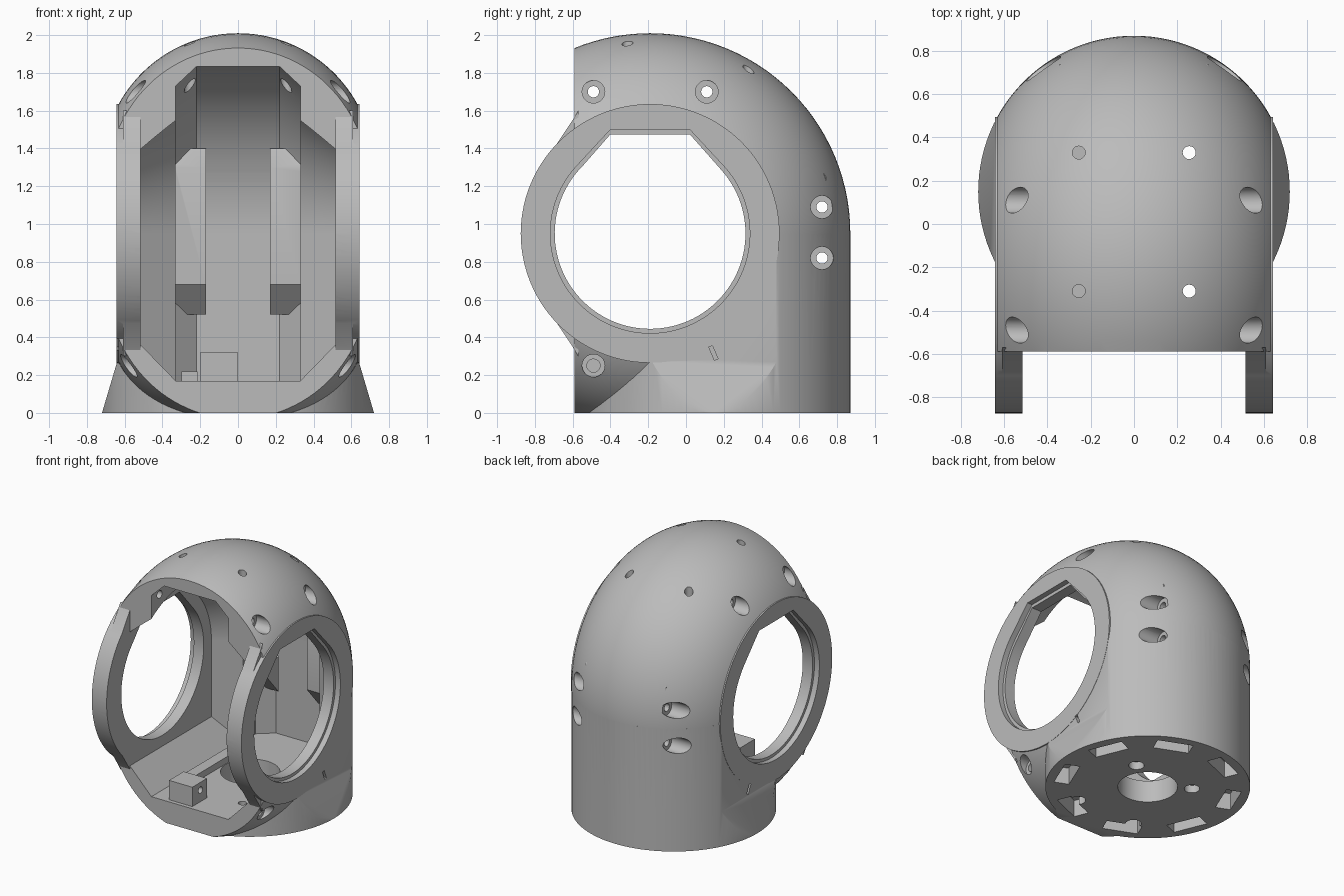
import bpy, bmesh, math
from mathutils import Vector

cube = bpy.data.objects.get("Cube")
if cube:
    bpy.data.objects.remove(cube)

grey = bpy.data.materials.new("matte_grey")
grey.use_nodes = True
COLOUR = (0.5, 0.5, 0.5, 1)
grey.diffuse_color = COLOUR
grey.node_tree.nodes["Principled BSDF"].inputs["Base Color"].default_value = COLOUR

HY, HZ = -0.19, 0.95       # hinge axis of the side rings
BY, R = 0.15, 0.72         # base centre and tube radius
MAJOR = BY - HY


def finish(bm, name):
    bmesh.ops.recalc_face_normals(bm, faces=bm.faces)
    mesh = bpy.data.meshes.new(name)
    bm.to_mesh(mesh)
    bm.free()
    ob = bpy.data.objects.new(name, mesh)
    mesh.materials.append(grey)
    bpy.context.collection.objects.link(ob)
    return ob


def prism(name, pts, axis, lo, hi):
    """Extrude a 2D outline along an axis between lo and hi."""
    def place(a, b, c):
        return {"x": (c, a, b), "y": (a, c, b), "z": (a, b, c)}[axis]
    bm = bmesh.new()
    face = bm.faces.new([bm.verts.new(place(a, b, lo)) for a, b in pts])
    out = bmesh.ops.extrude_face_region(bm, geom=[face])
    verts = [v for v in out["geom"] if isinstance(v, bmesh.types.BMVert)]
    bmesh.ops.translate(bm, verts=verts, vec=Vector(place(0, 0, hi - lo)))
    return finish(bm, name)


def circle(a, b, r, n=32, start=0, sweep=2 * math.pi):
    return [(a + r * math.cos(start + sweep * i / n), b + r * math.sin(start + sweep * i / n))
            for i in range(n)]


def rod(name, axis, a, b, r, lo, hi, n=32):
    return prism(name, circle(a, b, r, n), axis, lo, hi)


def box(name, x, y, z):
    return prism(name, [(x[0], y[0]), (x[1], y[0]), (x[1], y[1]), (x[0], y[1])], "z", *z)


def mirrored(half):
    """Complete a right-hand outline with its mirror image."""
    return [(-a, b) for a, b in half] + [(a, b) for a, b in reversed(half)]


def revolve(name, profile):
    """Spin (x, radius) points about the hinge axis."""
    bm = bmesh.new()
    vs = [bm.verts.new((x, HY, HZ + r)) for x, r in profile]
    es = [bm.edges.new(p) for p in zip(vs, vs[1:])]
    bmesh.ops.spin(bm, geom=vs + es, cent=(0, HY, HZ), axis=(1, 0, 0),
                   angle=2 * math.pi, steps=112, use_merge=True)
    bmesh.ops.remove_doubles(bm, verts=bm.verts, dist=1e-5)
    return finish(bm, name)


def boolean(ob, tool, op="DIFFERENCE"):
    mod = ob.modifiers.new("cut", "BOOLEAN")
    mod.operation, mod.object, mod.solver = op, tool, "EXACT"
    bpy.context.view_layer.objects.active = ob
    bpy.ops.object.modifier_apply(modifier=mod.name)
    bpy.data.objects.remove(tool)


# Domed drum with flat sides
FLAT = 0.64
limit = math.asin(FLAT / R)
arc = [(R * math.sin(t), MAJOR + R * math.cos(t))
       for t in (limit * (i / 20 - 1) for i in range(41))]
shell = revolve("housing_shell", [(-FLAT, 0)] + arc + [(FLAT, 0)])

# Round base, flared out below the flat sides
base = rod("base", "z", 0, BY, R, 0, HZ, 112)
flare = mirrored([(R, 0), (FLAT, 0.27), (FLAT, 1.5)])
boolean(base, prism("flare", flare, "y", -1, 1), "INTERSECT")
boolean(shell, base, "UNION")
boolean(shell, box("under_cut", (-1, 1), (-2, 2), (-1, 0)))
boolean(shell, box("front_cut", (-1, 1), (-2, -0.59), (-1, 3)))

# Side ears, blended into the front edge
boolean(shell, rod("ears", "x", HY, HZ, 0.685, -0.642, 0.642, 112), "UNION")
for s in (1, -1):
    gusset = [(-0.57, HZ + s * 0.65), (-0.6, HZ + s * 0.60), (-0.70, HZ + s * 0.45), (-0.57, HZ + s * 0.4)]
    boolean(shell, prism("gusset", gusset, "x", -0.61, 0.61), "UNION")
boolean(shell, box("ear_gap", (-0.515, 0.515), (-2, -0.59), (-1, 3)))

# Stepped cavity, carried from the dome down to the floor
step = [(0.515, 0.60), (0.33, 0.72), (0.33, 0.877), (0.22, 0.97)]
cavity = revolve("cavity", [(-0.515, 0)] + mirrored(step) + [(0.515, 0)])
plan = mirrored([(0.515, -1)] + [(x, HY + r) for x, r in step])
boolean(cavity, prism("well", plan, "z", 0.1, HZ), "UNION")
section = mirrored([(0.33, 0.17), (0.515, 0.36), (0.515, 2.2)])
boolean(cavity, prism("section", section, "y", -2, 2), "INTERSECT")
boolean(shell, cavity)

# Screw bosses on the back wall
for s in (1, -1):
    boss = [(0.74, 0.52), (0.6, 0.68), (0.6, 1.3), (0.64, 1.4), (0.74, 1.25)]
    boolean(shell, prism("boss", boss, "x", *sorted((s * 0.17, s * 0.345))), "UNION")

# Side windows: round with a flat keystone top, plus a shallow rim
for r, top, lo in ((0.505, 0.525, 0), (0.528, 0.55, 0.6)):
    outline = circle(HY, HZ, r, 80, math.radians(135), math.radians(270))
    outline += [(HY + 0.21, HZ + top), (HY - 0.21, HZ + top)]
    for s in (1, -1):
        boolean(shell, prism("window", outline, "x", *sorted((s * lo, s * 0.9))))

# Counterbored side screws
for y, z, depth in ((-0.49, 1.7, 0.46), (0.11, 1.7, 0.46), (0.72, 1.09, 0.34), (0.72, 0.82, 0.34)):
    boolean(shell, rod("hole", "x", y, z, 0.03, -1, 1, 20))
    for s in (1, -1):
        boolean(shell, rod("bore", "x", y, z, 0.06, *sorted((s * depth, s))))
for s in (1, -1):
    boolean(shell, rod("low_bore", "x", -0.49, 0.25, 0.06, *sorted((s * 0.53, s))))
    boolean(shell, rod("low_hole", "x", -0.49, 0.25, 0.035, *sorted((s * 0.45, s)), 20))
    # Narrow slanted slot below each ear
    slot = [(0.12, 0.35), (0.14, 0.355), (0.17, 0.285), (0.15, 0.28)]
    boolean(shell, prism("slot", slot, "x", *sorted((s * 0.6, s))))

# Vertical screw holes through roof and floor
for x in (-0.255, 0.255):
    for y in (-0.31, 0.33):
        boolean(shell, rod("hole", "z", x, y, 0.03, -1, 3, 20))
        boolean(shell, rod("bore", "z", x, y, 0.055, -1, 0.06, 20))

# Cable opening and pockets around the rim of the base
boolean(shell, rod("cable_hole", "z", 0, BY, 0.21, -0.5, 0.3, 48))
for k in range(8):
    a = math.radians(22.5 + 45 * k)
    u, v = Vector((math.cos(a), math.sin(a))), Vector((-math.sin(a), math.cos(a)))
    c = Vector((0, BY))
    pts = [c + u * p + v * q for p, q in ((0.54, -0.13), (0.65, -0.13), (0.65, 0.13), (0.54, 0.13))]
    boolean(shell, prism("pocket", [tuple(p) for p in pts], "z", -0.1, 0.13))

# Floor fittings
block = box("floor_block", (-0.2, 0), (-0.56, -0.38), (0.16, 0.32))
boolean(block, rod("screw", "x", -0.46, 0.26, 0.025, -0.06, 0.1, 20))
rail = box("floor_rail", (-0.3, -0.215), (-0.38, 0.5), (0.16, 0.22))

for ob in (shell, block, rail):
    bpy.ops.object.select_all(action="DESELECT")
    ob.select_set(True)
    bpy.context.view_layer.objects.active = ob
    bpy.ops.object.shade_smooth_by_angle(angle=math.radians(28))
